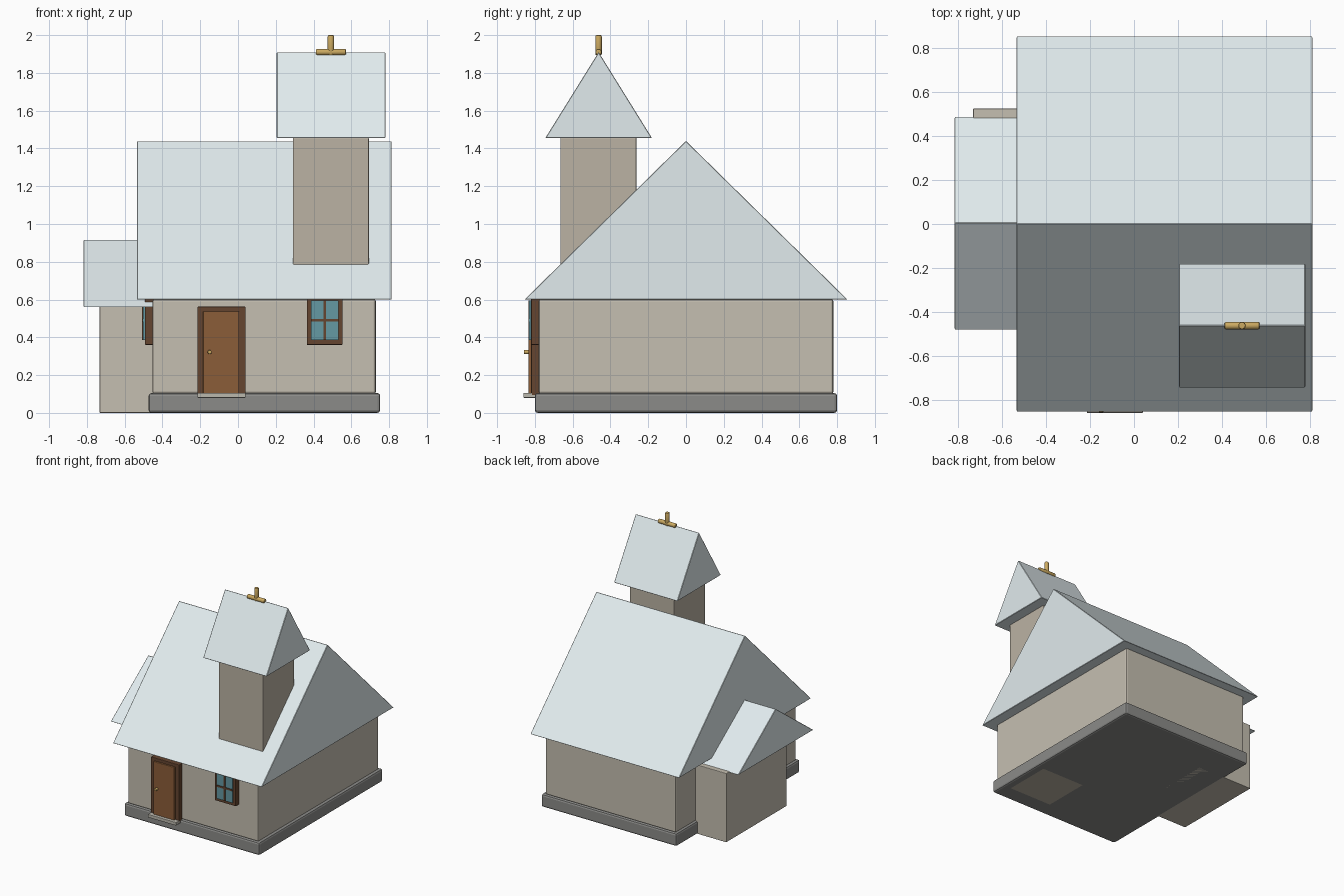
import bpy, bmesh, math
from mathutils import Vector

if "Cube" in bpy.data.objects:
    bpy.data.objects.remove(bpy.data.objects["Cube"])


def mat(name, r, g, b):
    m = bpy.data.materials.new(name)
    m.diffuse_color = (r, g, b, 1)
    m.use_nodes = True
    m.node_tree.nodes["Principled BSDF"].inputs["Base Color"].default_value = m.diffuse_color
    return m


PLASTER = mat("plaster", 0.56, 0.52, 0.44)
TOWER = mat("tower_plaster", 0.50, 0.45, 0.37)
STONE = mat("stone", 0.26, 0.26, 0.25)
STEP = mat("step_stone", 0.50, 0.48, 0.42)
ROOF = mat("roof", 0.75, 0.83, 0.85)
FRAME = mat("dark_wood", 0.13, 0.06, 0.03)
DOOR = mat("door_wood", 0.26, 0.11, 0.04)
GLASS = mat("glass", 0.13, 0.32, 0.37)
BRASS = mat("brass", 0.60, 0.40, 0.12)


def finish(name, bm, material, bevel=0.0, segs=2):
    bmesh.ops.recalc_face_normals(bm, faces=bm.faces)
    me = bpy.data.meshes.new(name)
    bm.to_mesh(me)
    bm.free()
    ob = bpy.data.objects.new(name, me)
    bpy.context.collection.objects.link(ob)
    me.materials.append(material)
    if bevel:
        mod = ob.modifiers.new("bevel", "BEVEL")
        mod.width, mod.segments = bevel, segs
    return ob


def box(name, x, y, z, material, bevel=0.0):
    """Box from (min, max) ranges on each axis."""
    bm = bmesh.new()
    bmesh.ops.create_cube(bm, size=1)
    for v in bm.verts:
        v.co = Vector([(a + b) / 2 + c * (b - a) for (a, b), c in zip((x, y, z), v.co)])
    return finish(name, bm, material, bevel)


def gable(name, x, y, z, material):
    """Closed triangular prism with its ridge along x."""
    bm = bmesh.new()
    profile = [(y[0], z[0]), (y[1], z[0]), ((y[0] + y[1]) / 2, z[1])]
    face = bm.faces.new([bm.verts.new((x[0], py, pz)) for py, pz in profile])
    ext = bmesh.ops.extrude_face_region(bm, geom=[face], use_keep_orig=True)
    verts = [g for g in ext["geom"] if isinstance(g, bmesh.types.BMVert)]
    bmesh.ops.translate(bm, verts=verts, vec=(x[1] - x[0], 0, 0))
    return finish(name, bm, material, 0.003, 1)


def rod(name, centre, length, radius, rot, material):
    bm = bmesh.new()
    bmesh.ops.create_cone(bm, cap_ends=True, segments=16, radius1=radius,
                          radius2=radius, depth=length)
    ob = finish(name, bm, material, radius * 0.4)
    ob.modifiers["bevel"].limit_method = "ANGLE"
    ob.location, ob.rotation_euler = centre, rot
    for p in ob.data.polygons:
        p.use_smooth = len(p.vertices) == 4
    return ob


def window(name, loc, angle):
    """Framed window facing -y, built about its wall point then turned."""
    parts = [
        box(name + "_frame", (-.095, .095), (-.04, .02), (-.13, .13), FRAME, .004),
        box(name + "_glass", (-.072, .072), (-.05, .01), (-.105, .105), GLASS),
        box(name + "_upright_bar", (-.007, .007), (-.055, 0), (-.105, .105), FRAME),
        box(name + "_cross_bar", (-.072, .072), (-.055, 0), (-.007, .007), FRAME),
    ]
    for p in parts:
        p.location = loc
        p.rotation_euler.z = angle


# Main house
box("foundation", (-.473, .753), (-.80, .80), (0, .105), STONE, .015)
box("main_walls", (-.453, .73), (-.78, .78), (.10, .602), PLASTER, .012)
gable("main_roof", (-.535, .813), (-.855, .855), (.60, 1.44), ROOF)

# Side annex
box("annex_walls", (-.733, -.22), (-.26, .525), (0, .565), PLASTER, .004)
gable("annex_roof", (-.817, -.13), (-.482, .49), (.56, .917), ROOF)

# Tower
box("tower_walls", (.29, .693), (-.665, -.262), (0, 1.457), TOWER, .005)
gable("tower_roof", (.205, .78), (-.745, -.18), (1.455, 1.91), ROOF)
rod("finial_post", (.492, -.463, 1.947), .106, .017, (0, 0, 0), BRASS)
rod("finial_bar", (.492, -.463, 1.91), .16, .017, (0, math.pi / 2, 0), BRASS)

# Door
box("door_frame", (-.215, .04), (-.82, -.77), (.09, .562), FRAME, .004)
box("door_panel", (-.185, .006), (-.834, -.78), (.10, .537), DOOR, .004)
box("door_step", (-.215, .04), (-.86, -.79), (.08, .106), STEP, .003)
rod("door_knob", (-.15, -.844, .322), .028, .011, (math.pi / 2, 0, 0), BRASS)

# Windows on the front and left walls
window("front_window", (.459, -.78, .49), 0)
window("left_window", (-.453, -.35, .49), -math.pi / 2)
